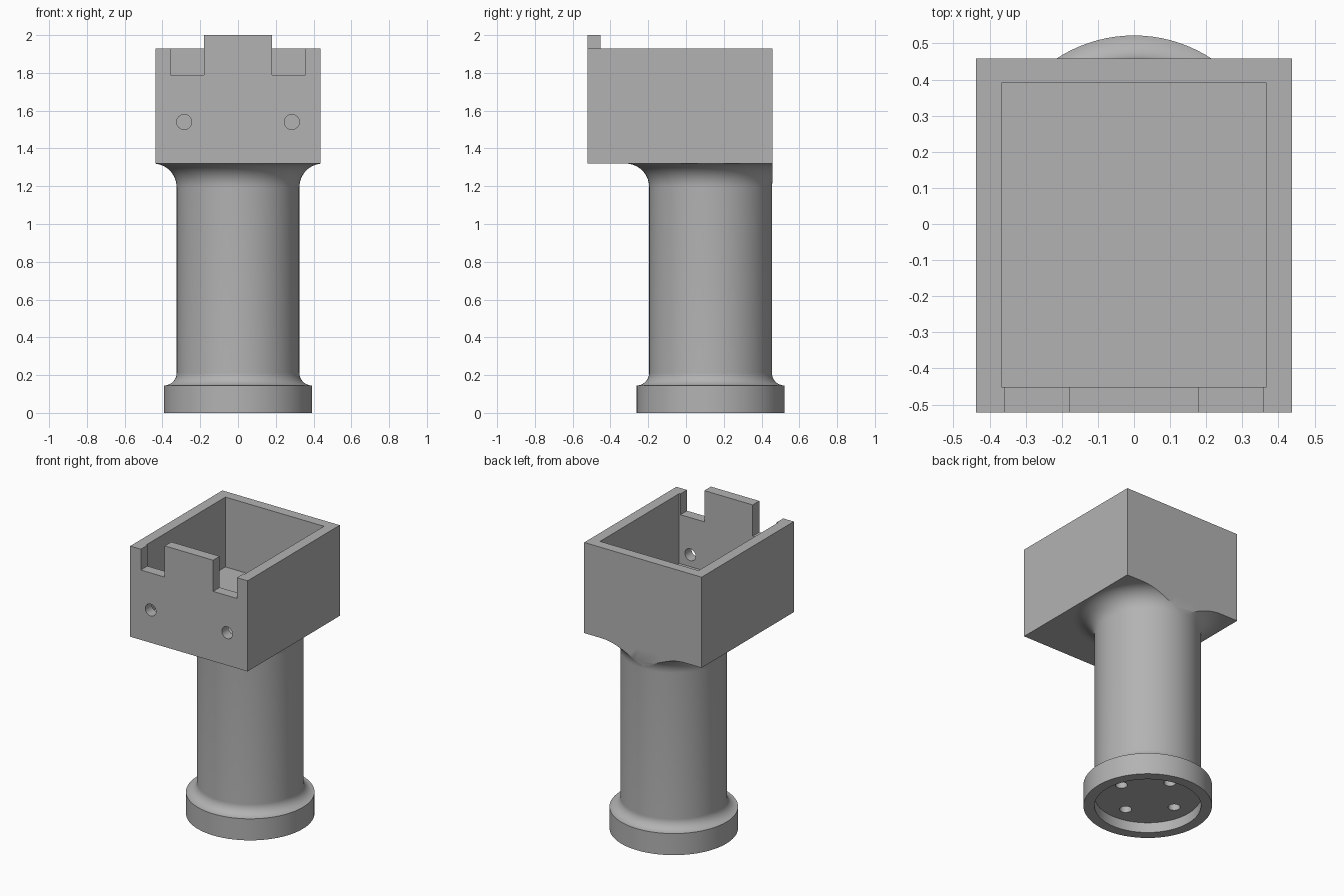
import bpy, bmesh
from math import sin, cos, pi, radians
from mathutils import Matrix

cube = bpy.data.objects.get("Cube")
if cube:
    bpy.data.objects.remove(cube, do_unlink=True)

grey = bpy.data.materials.new("plain grey")
grey.use_nodes = True
colour = (0.45, 0.45, 0.45, 1)
grey.diffuse_color = colour
grey.node_tree.nodes["Principled BSDF"].inputs["Base Color"].default_value = colour

AXIS_Y = 0.13                  # column axis
HALF_W, FRONT, BACK = 0.437, -0.522, 0.458
BOTTOM, RIM, TOP = 1.32, 1.93, 2.0


def to_object(name, bm):
    bmesh.ops.recalc_face_normals(bm, faces=bm.faces)
    mesh = bpy.data.meshes.new(name)
    bm.to_mesh(mesh)
    bm.free()
    mesh.materials.append(grey)
    obj = bpy.data.objects.new(name, mesh)
    bpy.context.collection.objects.link(obj)
    return obj


def box(name, x, y, z):
    bm = bmesh.new()
    bmesh.ops.create_cube(bm, size=1)
    for v in bm.verts:
        v.co = [r[0] if c < 0 else r[1] for c, r in zip(v.co, (x, y, z))]
    return to_object(name, bm)


def cylinder(name, centre, radius, depth, along_y=False):
    bm = bmesh.new()
    turn = Matrix.Rotation(pi / 2 if along_y else 0, 4, "X")
    bmesh.ops.create_cone(bm, cap_ends=True, segments=32, radius1=radius, radius2=radius,
                          depth=depth, matrix=Matrix.Translation(centre) @ turn)
    return to_object(name, bm)


def combine(obj, tools, operation):
    """Apply one boolean per tool, then drop the tools."""
    for tool in tools:
        mod = obj.modifiers.new("cut", "BOOLEAN")
        mod.operation, mod.solver, mod.object = operation, "EXACT", tool
    bpy.context.view_layer.update()
    graph = bpy.context.evaluated_depsgraph_get()
    mesh = bpy.data.meshes.new_from_object(obj.evaluated_get(graph))
    obj.modifiers.clear()
    obj.data = mesh
    for tool in tools:
        bpy.data.objects.remove(tool, do_unlink=True)


def fillet(r, z, radius, start, end, steps=14):
    angles = [radians(start + (end - start) * i / steps) for i in range(steps + 1)]
    return [(r + radius * cos(a), z + radius * sin(a)) for a in angles]


# Pedestal: recessed round foot, column and flared neck as one turned profile
profile = [(0, 0.068), (0.325, 0.068), (0.325, 0), (0.392, 0)]
profile += fillet(0.392, 0.212, 0.067, 270, 180)
profile += fillet(0.45, 1.195, 0.125, 180, 90)
profile += [(0, BOTTOM)]
bm = bmesh.new()
verts = [bm.verts.new((r, AXIS_Y, z)) for r, z in profile]
edges = [bm.edges.new(pair) for pair in zip(verts, verts[1:])]
bmesh.ops.spin(bm, geom=verts + edges, cent=(0, AXIS_Y, 0), axis=(0, 0, 1),
               angle=2 * pi, steps=96, use_duplicate=False)
bmesh.ops.remove_doubles(bm, verts=bm.verts, dist=0.0001)
pedestal = to_object("pedestal", bm)

# Trim the flare flush with the housing, and drill four holes in the foot
cutters = [box("back_trim", (-1, 1), (BACK, 1), (1.1, 1.5))]
for s in (-1, 1):
    cutters.append(box("side_trim", sorted((s * HALF_W, s)), (-1, 1), (1.1, 1.5)))
for i in range(4):
    a = i * pi / 2
    cutters.append(cylinder("foot_hole", (0.21 * cos(a), AXIS_Y + 0.21 * sin(a), 0.13), 0.037, 0.24))
combine(pedestal, cutters, "DIFFERENCE")

# Housing: open box with a raised front tab, two notches and two screw holes
housing = box("housing", (-HALF_W, HALF_W), (FRONT, BACK), (BOTTOM, RIM))
tab = box("front_tab", (-0.18, 0.18), (FRONT, -0.452), (1.7, TOP))
cutters = [box("cavity", (-0.367, 0.367), (-0.452, 0.39), (1.46, 2.2))]
for s in (-1, 1):
    cutters.append(box("notch", sorted((s * 0.18, s * 0.358)), (-0.6, -0.44), (1.79, 2.2)))
    cutters.append(cylinder("screw_hole", (s * 0.285, -0.49, 1.54), 0.04, 0.2, True))
combine(housing, [tab], "UNION")
combine(housing, cutters, "DIFFERENCE")

for obj in (pedestal, housing):
    bpy.ops.object.select_all(action="DESELECT")
    obj.select_set(True)
    bpy.context.view_layer.objects.active = obj
    bpy.ops.object.shade_smooth_by_angle(angle=radians(30))
